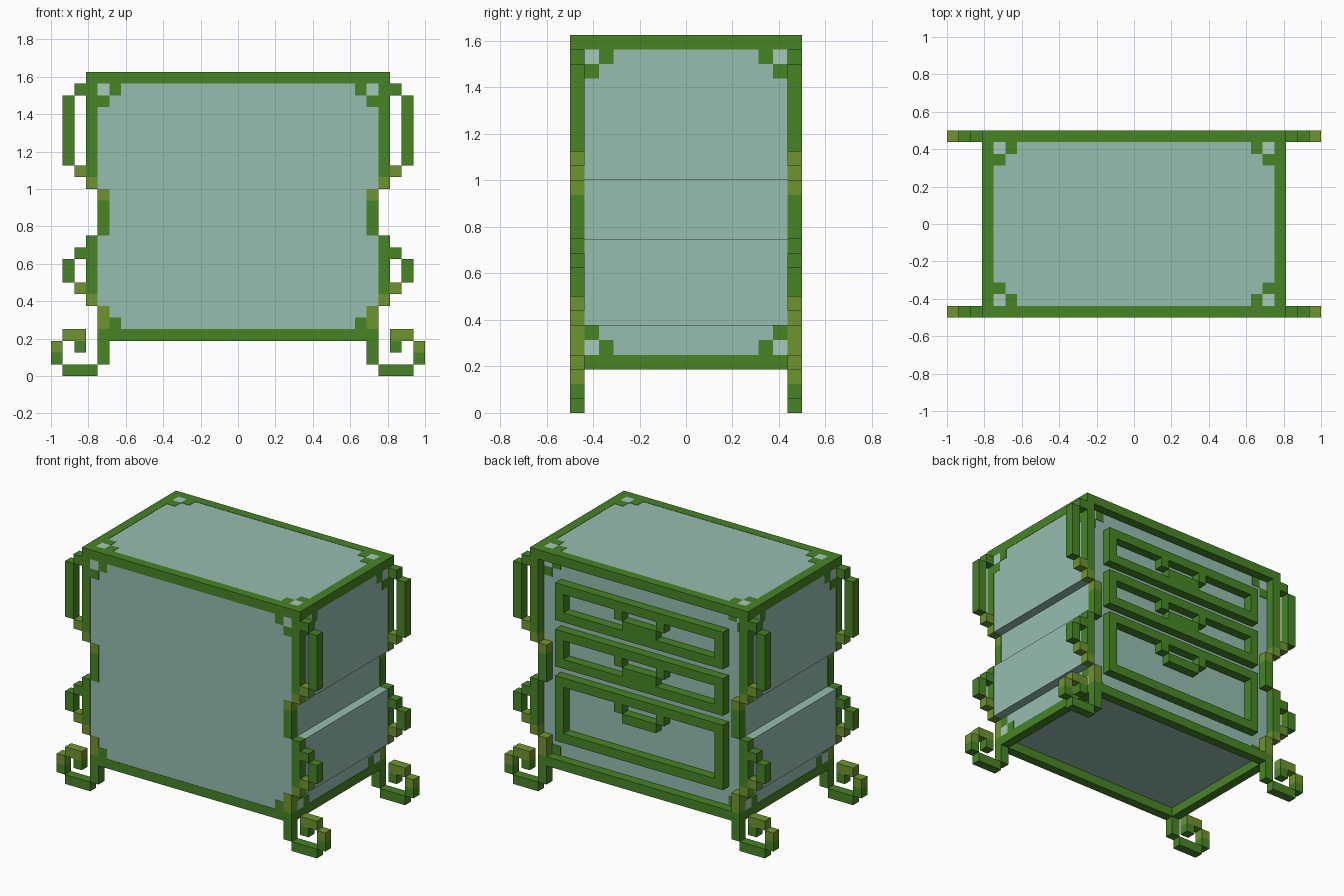
import bpy, bmesh
from mathutils import Vector

U = 1 / 16      # one block
E = 0.03        # panels sit this many blocks behind the frame
BOX_FACES = ((0, 1, 3, 2), (4, 6, 7, 5), (0, 4, 5, 1), (2, 3, 7, 6), (0, 2, 6, 4), (1, 5, 7, 3))

cube = bpy.data.objects.get("Cube")
if cube:
    bpy.data.objects.remove(cube)


def material(name, rgb):
    m = bpy.data.materials.new(name)
    m.use_nodes = True
    m.diffuse_color = (*rgb, 1)
    bsdf = m.node_tree.nodes["Principled BSDF"]
    bsdf.inputs["Base Color"].default_value = (*rgb, 1)
    bsdf.inputs["Roughness"].default_value = 0.9
    return m


GREEN = material("leaf green", (0.062, 0.235, 0.017))
OLIVE = material("olive green", (0.158, 0.3, 0.027))
TEAL = material("pale teal", (0.307, 0.515, 0.434))
MIST = material("mist teal", (0.38, 0.58, 0.51))
MATS = (GREEN, OLIVE, TEAL, MIST)


def finish(name, bm):
    bmesh.ops.recalc_face_normals(bm, faces=bm.faces[:])
    bmesh.ops.scale(bm, vec=(U, U, U), verts=bm.verts[:])
    mesh = bpy.data.meshes.new(name)
    bm.to_mesh(mesh)
    bm.free()
    for m in MATS:
        mesh.materials.append(m)
    ob = bpy.data.objects.new(name, mesh)
    bpy.context.collection.objects.link(ob)
    return ob


def boxes(name, items):
    """Each item: x range, y range, z range, material."""
    bm = bmesh.new()
    for xs, ys, zs, mat in items:
        v = [bm.verts.new((x, y, z)) for x in xs for y in ys for z in zs]
        for f in BOX_FACES:
            bm.faces.new([v[i] for i in f]).material_index = MATS.index(mat)
    return finish(name, bm)


def span(a, b, s=1):
    return tuple(sorted((a * s, b * s)))


# Cabinet body: stepped outline extruded from front to back
half = [(12 - E, 4), (12 - E, 6 + E), (13 - E, 6 + E), (13 - E, 12 - E),
        (12 - E, 12 - E), (12 - E, 16 + E), (13 - E, 16 + E), (13 - E, 26 - E)]
outline = half + [(-x, z) for x, z in reversed(half)]
bm = bmesh.new()
face = bm.faces.new([bm.verts.new((x, E - 8, z)) for x, z in outline])
ext = bmesh.ops.extrude_face_region(bm, geom=[face])
moved = [g for g in ext["geom"] if isinstance(g, bmesh.types.BMVert)]
bmesh.ops.translate(bm, verts=moved, vec=Vector((0, 15 - E, 0)))
for f in bm.faces:
    f.material_index = MATS.index(TEAL)
finish("cabinet_body", bm)

# Post, side handles and curled foot, as x and z ranges
post = [(12, 13, 16, 17, OLIVE), (12, 13, 17, 25, GREEN), (11, 12, 15, 16, OLIVE),
        (11, 12, 12, 15, GREEN), (12, 13, 7, 12, GREEN), (12, 13, 6, 7, OLIVE),
        (11, 12, 4, 6, OLIVE)]
tall_handle = [(13, 14, 24, 25, GREEN), (14, 15, 18, 24, GREEN), (13, 14, 17, 18, OLIVE)]
short_handle = [(13, 14, 10, 11, GREEN), (14, 15, 8, 10, GREEN), (13, 14, 7, 8, OLIVE)]
foot = [(11, 12, 1, 3, GREEN), (12, 15, 0, 1, GREEN), (15, 16, 1, 2, GREEN),
        (15, 16, 2, 3, OLIVE), (13, 15, 3, 4, OLIVE), (13, 14, 2, 3, GREEN)]
parts = {"post": post, "tall_handle": tall_handle, "short_handle": short_handle, "foot": foot}
for depth, sy in (("front", -1), ("back", 1)):
    for side, sx in (("left", 1), ("right", -1)):
        for part, rows in parts.items():
            boxes(f"{depth}_{side}_{part}",
                  [(span(a, b, sx), span(7, 8, sy), (c, d), m) for a, b, c, d, m in rows])

# Rails around the top and the bottom
for name, w, z in (("top", 13, 25), ("bottom", 12, 3)):
    rails = [((-w, w), span(7, 8, s), (z, z + 1), GREEN) for s in (-1, 1)]
    rails += [(span(w - 1, w, s), (-7, 7), (z, z + 1), GREEN) for s in (-1, 1)]
    boxes(name + "_rails", rails)

# Drawer fronts with hanging pulls on the back
for name, lo, hi in (("lower", 6, 13), ("middle", 14, 18), ("upper", 19, 23)):
    y = (7 - E, 8)
    frame = [((-10, 10), y, (z, z + 1), GREEN) for z in (lo, hi - 1)]
    frame += [(span(9, 10, s), y, (lo + 1, hi - 1), GREEN) for s in (-1, 1)]
    boxes(name + "_drawer_frame", frame)
    pull = [(span(2, 3, s), y, (hi - 2, hi - 1), GREEN) for s in (-1, 1)]
    pull.append(((-2, 2), y, (hi - 3, hi - 2), GREEN))
    boxes(name + "_drawer_pull", pull)


# Corner ornaments: thin plates stepping inward from each panel corner
def ornament(a, b, sa, sb):
    """Corner at (a, b); the panel lies toward the signs sa, sb."""
    for i, j, m in ((0, 0, MIST), (1, 0, GREEN), (0, 1, GREEN)):
        yield (tuple(sorted((a + i * sa, a + (i + 1) * sa))),
               tuple(sorted((b + j * sb, b + (j + 1) * sb))), m)


top, front, back, sides = [], [], [], []
for s in (-1, 1):
    for t in (-1, 1):
        top += [(p, q, (25.9, 26), m) for p, q, m in ornament(12 * s, 7 * t, -s, -t)]
        for z, up in ((25, -1), (4, 1)):
            x = (12.9, 13) if up < 0 else (11.9, 12)
            sides += [(span(*x, s), p, q, m) for p, q, m in ornament(7 * t, z, -t, up)]
    for plates, y in ((front, (-8, -7.9)), (back, (6.95, 7.05))):
        plates += [(p, y, q, m) for p, q, m in ornament(12 * s, 25, -s, -1)]
        plates.append((span(10, 11, s), y, (4, 5), GREEN))
for name, plates in (("top", top), ("front", front), ("back", back), ("side", sides)):
    boxes(name + "_corner_ornaments", plates)
